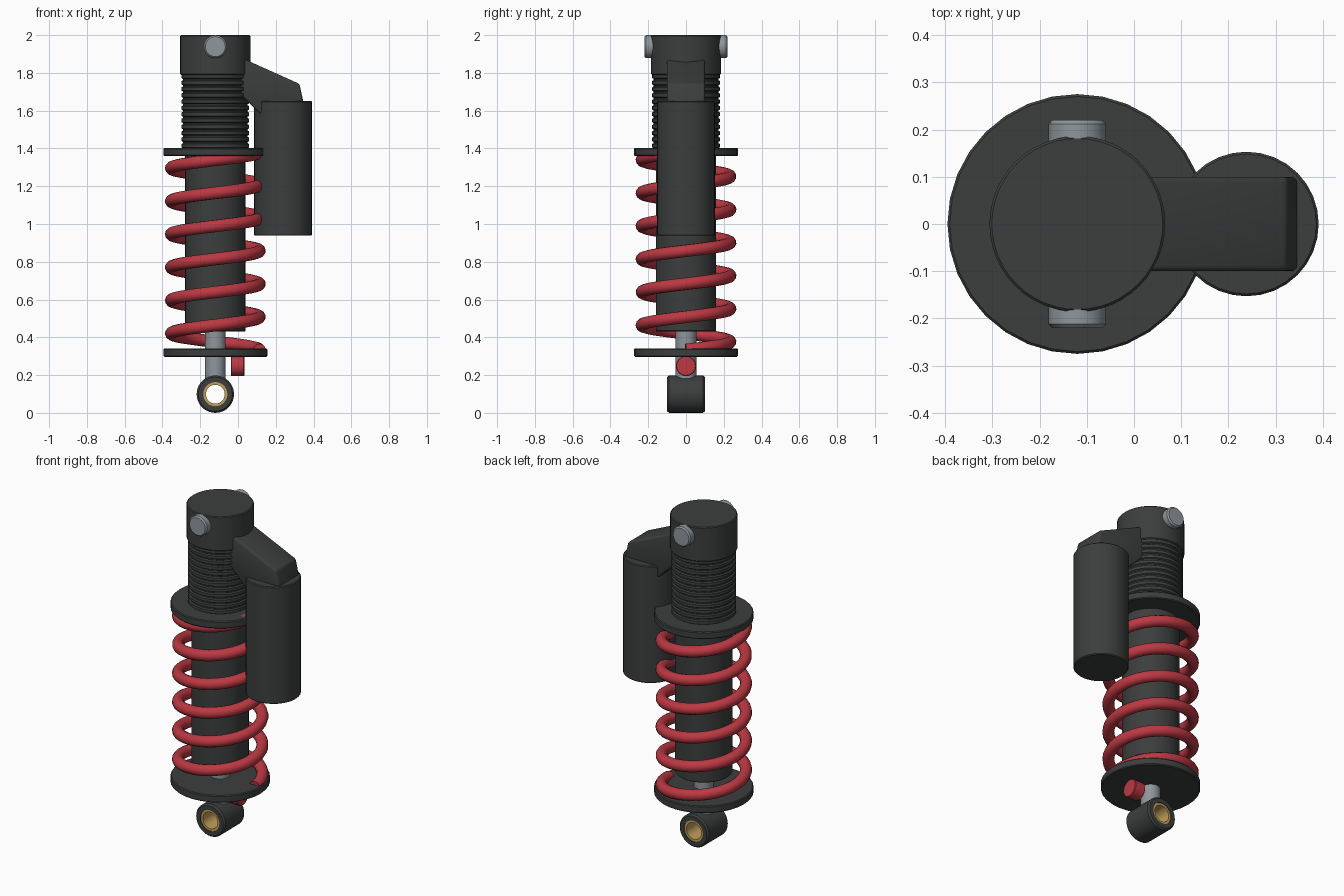
import bpy, bmesh
from math import sin, cos, pi, radians
from mathutils import Matrix, Vector

if "Cube" in bpy.data.objects:
    bpy.data.objects.remove(bpy.data.objects["Cube"])

AX = -0.12   # x of the damper axis
RX = 0.238   # x of the reservoir axis


def material(name, rgb):
    m = bpy.data.materials.new(name)
    m.diffuse_color = (*rgb, 1)
    m.use_nodes = True
    m.node_tree.nodes["Principled BSDF"].inputs["Base Color"].default_value = m.diffuse_color
    return m


DARK = material("dark_metal", (0.045, 0.048, 0.048))
STEEL = material("steel", (0.27, 0.31, 0.33))
RED = material("red_paint", (0.5, 0.04, 0.055))
GOLD = material("brass", (0.55, 0.35, 0.1))


def finish(ob, mat):
    ob.data.materials.append(mat)
    bpy.ops.object.select_all(action='DESELECT')
    ob.select_set(True)
    bpy.context.view_layer.objects.active = ob
    if ob.type == 'CURVE':
        bpy.ops.object.convert(target='MESH')
    bpy.ops.object.shade_smooth_by_angle(angle=radians(35))
    return bpy.context.object


def make(name, bm, mat):
    bmesh.ops.recalc_face_normals(bm, faces=bm.faces)
    me = bpy.data.meshes.new(name)
    bm.to_mesh(me)
    bm.free()
    ob = bpy.data.objects.new(name, me)
    bpy.context.collection.objects.link(ob)
    return finish(ob, mat)


def lathe(name, profile, mat, loc, axis='Z', sides=32, closed=False):
    """Revolve (radius, height) points around an axis; closed makes a ring."""
    bm = bmesh.new()
    rings = [[bm.verts.new((r * cos(2 * pi * i / sides), r * sin(2 * pi * i / sides), h))
              for i in range(sides)] for r, h in profile]
    pairs = list(zip(rings, rings[1:]))
    if closed:
        pairs.append((rings[-1], rings[0]))
    else:
        bm.faces.new(rings[0])
        bm.faces.new(rings[-1])
    for a, b in pairs:
        for i in range(sides):
            j = (i + 1) % sides
            bm.faces.new((a[i], a[j], b[j], b[i]))
    turn = Vector((0, 0, 1)).rotation_difference(
        Vector({'X': (1, 0, 0), 'Y': (0, 1, 0), 'Z': (0, 0, 1)}[axis])).to_matrix().to_4x4()
    bm.transform(Matrix.Translation(loc) @ turn)
    return make(name, bm, mat)


def rod(name, r, a, b, mat, loc, axis='Z', sides=32, c=0.005):
    """Solid cylinder from a to b along the axis with chamfered rims."""
    return lathe(name, [(r - c, a), (r, a + c), (r, b - c), (r - c, b)], mat, loc, axis, sides)


# Main body: cap, threaded section, damper tube, shaft
axis0 = (AX, 0, 0)
rod("top_cap", 0.186, 1.79, 2.0, DARK, axis0, sides=48)
thread, n, p = [], 12, 0.4 / 12
for k in range(n):
    z = 1.395 + k * p
    thread += [(0.171, z), (0.171, z + 0.006), (0.179, z + 0.011), (0.179, z + p - 0.005)]
lathe("threaded_body", thread, DARK, axis0, sides=48)
rod("damper_tube", 0.16, 0.43, 1.42, DARK, axis0)
rod("shaft", 0.055, 0.17, 0.5, STEEL, axis0)

# Spring seats
rod("upper_spring_seat", 0.275, 1.359, 1.403, DARK, axis0)
rod("lower_spring_seat", 0.275, 0.297, 0.341, DARK, axis0)

# Coil spring: six turns
cu = bpy.data.curves.new("spring", 'CURVE')
cu.dimensions = '3D'
cu.bevel_depth = 0.033
cu.bevel_resolution = 4
cu.use_fill_caps = True
turns, steps = 6, 36
sp = cu.splines.new('POLY')
sp.points.add(turns * steps)
for i, pt in enumerate(sp.points):
    a = 2 * pi * i / steps
    pt.co = (AX + 0.234 * cos(a), 0.234 * sin(a), 0.333 + 0.175 * i / steps, 1)
spring = bpy.data.objects.new("spring", cu)
bpy.context.collection.objects.link(spring)
finish(spring, RED)

# Upper mounting pins, front and back
for side, (a, b) in (("front", (-0.22, -0.1)), ("back", (0.1, 0.22))):
    rod("mount_pin_" + side, 0.061, a, b, STEEL, (AX, 0, 1.939), 'Y', 24, 0.008)

# Lower eye with brass bushing
eye = (AX, 0, 0.099)
lathe("lower_eye", [(0.064, -0.1), (0.09, -0.1), (0.099, -0.09), (0.099, 0.09),
                    (0.09, 0.1), (0.064, 0.1)], DARK, eye, 'Y', closed=True)
lathe("eye_bushing", [(0.05, -0.096), (0.066, -0.096), (0.066, 0.096), (0.05, 0.096)],
      GOLD, eye, 'Y', closed=True)

# Rebound adjuster knob
rod("adjuster_knob", 0.054, -0.038, 0.034, RED, (0, 0, 0.248), 'X', 16, 0.004)

# Reservoir and the bridge arm that carries it
rod("reservoir", 0.153, 0.938, 1.652, DARK, (RX, 0, 0))
outline = [(-0.06, 1.87), (0.04, 1.87), (0.325, 1.742), (0.35, 1.63),
           (0.30, 1.58), (0.12, 1.58), (0.03, 1.67), (-0.06, 1.67)]
bm = bmesh.new()
face = bm.faces.new([bm.verts.new((x, -0.1, z)) for x, z in outline])
ext = bmesh.ops.extrude_face_region(bm, geom=[face])
bmesh.ops.translate(bm, vec=(0, 0.2, 0),
                    verts=[v for v in ext["geom"] if isinstance(v, bmesh.types.BMVert)])
bmesh.ops.recalc_face_normals(bm, faces=bm.faces)
bmesh.ops.bevel(bm, geom=bm.edges[:], offset=0.012, segments=3, profile=0.5, affect='EDGES')
make("reservoir_bridge", bm, DARK)
